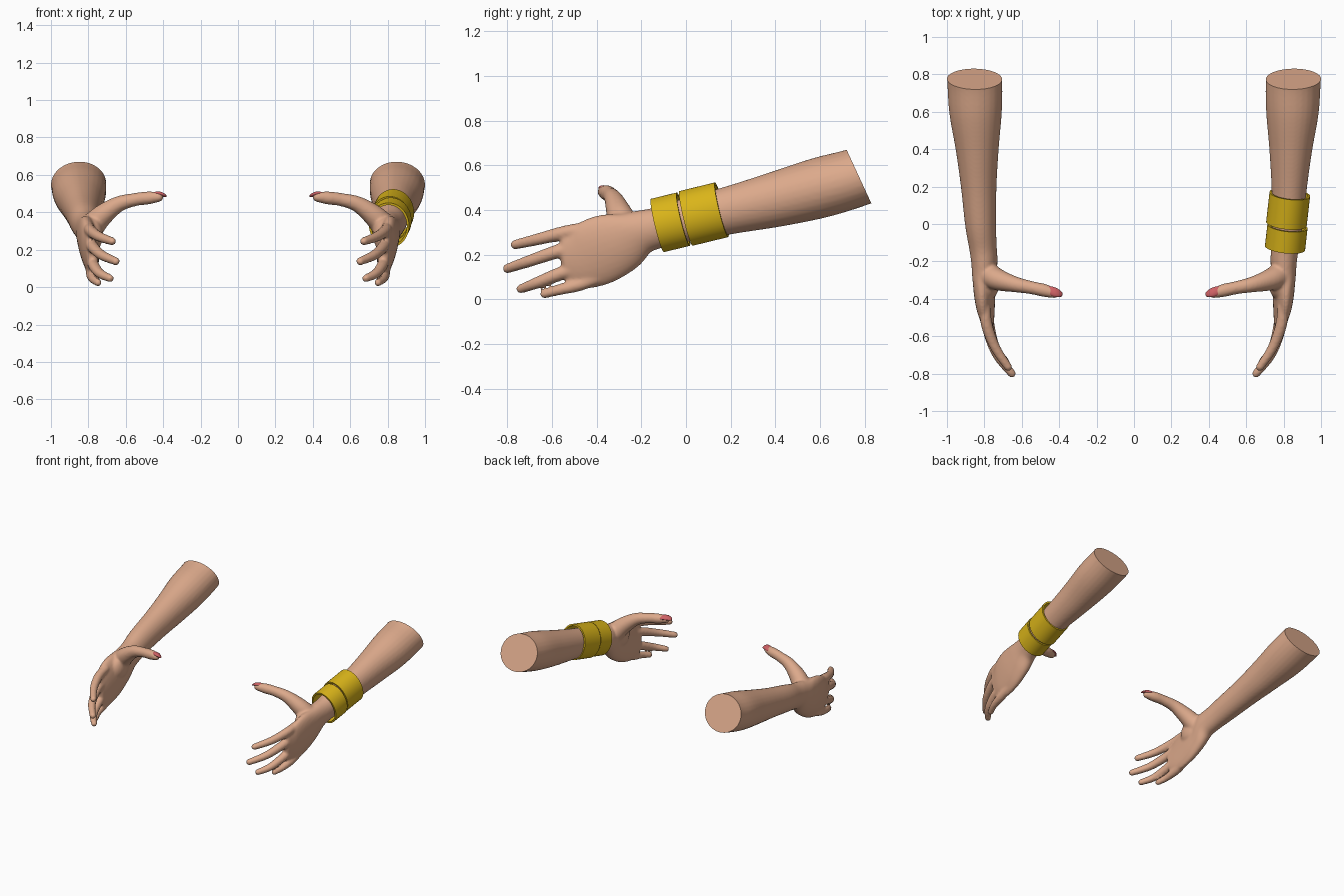
import bpy, bmesh, math
from mathutils import Vector, Matrix

if "Cube" in bpy.data.objects:
    bpy.data.objects.remove(bpy.data.objects["Cube"])


def material(name, rgb):
    m = bpy.data.materials.new(name)
    m.diffuse_color = (*rgb, 1)
    m.use_nodes = True
    m.node_tree.nodes["Principled BSDF"].inputs["Base Color"].default_value = m.diffuse_color
    return m


SKIN = material("skin", (0.72, 0.40, 0.26))
GOLD = material("gold", (0.70, 0.46, 0.01))
POLISH = material("nail_polish", (0.62, 0.12, 0.13))


def finish(bm, name, mat, smooth=True):
    bmesh.ops.recalc_face_normals(bm, faces=bm.faces[:])
    me = bpy.data.meshes.new(name)
    bm.to_mesh(me)
    bm.free()
    ob = bpy.data.objects.new(name, me)
    bpy.context.collection.objects.link(ob)
    me.materials.append(mat)
    bpy.ops.object.select_all(action='DESELECT')
    ob.select_set(True)
    bpy.context.view_layer.objects.active = ob
    if smooth:
        bpy.ops.object.shade_smooth_by_angle(angle=math.radians(40))
    return ob


def mirrored(ob, name):
    bm = bmesh.new()
    bm.from_mesh(ob.data)
    bmesh.ops.scale(bm, vec=(-1, 1, 1), verts=bm.verts[:])
    return finish(bm, name, ob.data.materials[0])


def resample(rows, steps=6):
    """Catmull-Rom through rows of (x, y, z, ru, rv)."""
    out = []
    for i in range(len(rows) - 1):
        a, b, c, d = (rows[max(0, min(len(rows) - 1, k))] for k in (i - 1, i, i + 1, i + 2))
        for s in range(steps):
            t = s / steps
            out.append([0.5 * (2 * q + (r - p) * t + (2 * p - 5 * q + 4 * r - w) * t * t
                               + (3 * q - p - 3 * r + w) * t ** 3)
                        for p, q, r, w in zip(a, b, c, d)])
    return out + [list(rows[-1])]


def loft(bm, rows, up, round_tip=True, n=28):
    rows = resample(rows)
    if round_tip:
        end = Vector(rows[-1][:3])
        d = (end - Vector(rows[-2][:3])).normalized()
        ru, rv = rows[-1][3:]
        for k in range(1, 6):
            a = k * math.radians(16.5)
            p = end + d * min(ru, rv) * math.sin(a)
            rows.append([*p, ru * math.cos(a), rv * math.cos(a)])
    pts = [Vector(r[:3]) for r in rows]
    rings = []
    for i, r in enumerate(rows):
        t = (pts[min(i + 1, len(pts) - 1)] - pts[max(i - 1, 0)]).normalized()
        v = (Vector(up) - t * t.dot(Vector(up))).normalized()
        u = t.cross(v)
        rings.append([bm.verts.new(pts[i] + u * r[3] * math.cos(2 * math.pi * j / n)
                                   + v * r[4] * math.sin(2 * math.pi * j / n)) for j in range(n)])
    faces = [bm.faces.new(rings[0]), bm.faces.new(rings[-1][::-1])]
    for a, b in zip(rings, rings[1:]):
        faces += [bm.faces.new((a[j], b[j], b[(j + 1) % n], a[(j + 1) % n])) for j in range(n)]
    bmesh.ops.recalc_face_normals(bm, faces=faces)


# forearm, wrist and palm
bm = bmesh.new()
loft(bm, [(.865, .95, .62, .15, .135), (.852, .775, .55, .148, .132),
          (.847, .60, .50, .141, .136), (.838, .40, .447, .115, .124),
          (.830, .20, .40, .095, .108), (.820, 0, .355, .083, .098),
          (.808, -.12, .322, .074, .092), (.800, -.20, .300, .070, .101),
          (.800, -.28, .260, .062, .135), (.797, -.37, .225, .055, .154),
          (.790, -.46, .190, .044, .146), (.782, -.53, .180, .032, .118)],
     (.12, 0, 1))

# fingers and thumb
fingers = [
    [(.797, -.44, .318, .030), (.787, -.54, .300, .031), (.742, -.66, .270, .027), (.673, -.765, .245, .022)],
    [(.790, -.46, .240, .030), (.778, -.57, .216, .031), (.730, -.70, .172, .027), (.653, -.80, .138, .022)],
    [(.785, -.46, .150, .030), (.770, -.57, .113, .030), (.738, -.67, .073, .026), (.684, -.74, .047, .021)],
    [(.785, -.39, .100, .030), (.783, -.48, .065, .029), (.772, -.57, .042, .024), (.748, -.635, .024, .020)],
    [(.800, -.26, .300, .070), (.735, -.295, .375, .060), (.640, -.322, .443, .043),
     (.550, -.340, .468, .035), (.480, -.355, .477, .035), (.425, -.370, .482, .027)],
]
for f in fingers:
    loft(bm, [(*p, p[3]) for p in f], (0, .2, 1), n=20)
# heel of the thumb
bmesh.ops.create_uvsphere(bm, u_segments=24, v_segments=16, radius=1,
                          matrix=Matrix.Translation((.775, -.315, .285)) @ Matrix.Diagonal((.055, .09, .09, 1)))

# fuse into one skin, then cut the flat end
arm = finish(bm, "arm_right", SKIN, False)
m = arm.modifiers.new("fuse", 'REMESH')
m.mode = 'VOXEL'
m.voxel_size = .008
m = arm.modifiers.new("soften", 'SMOOTH')
m.factor = .5
m.iterations = 7
for m in ("fuse", "soften"):
    bpy.ops.object.modifier_apply(modifier=m)
bm = bmesh.new()
bm.from_mesh(arm.data)
bpy.data.objects.remove(arm)
bmesh.ops.bisect_plane(bm, geom=bm.verts[:] + bm.edges[:] + bm.faces[:], dist=1e-5,
                       plane_co=(.852, .775, .55), plane_no=(0, .91, .42), clear_outer=True)
bmesh.ops.holes_fill(bm, edges=[e for e in bm.edges if e.is_boundary], sides=0)
arm = finish(bm, "right_arm", SKIN)
mirrored(arm, "left_arm")

# thumb nails
along = Vector((-.92, -.36, .08)).normalized()
out = Vector((0, .25, 1))
out = (out - along * out.dot(along)).normalized()
side = out.cross(along)
basis = Matrix((along, side, out)).transposed().to_4x4()
bm = bmesh.new()
bmesh.ops.create_uvsphere(bm, u_segments=24, v_segments=16, radius=1,
                          matrix=Matrix.Translation((.430, -.362, .497)) @ basis
                          @ Matrix.Diagonal((.052, .025, .013, 1)))
# the free edge curves downward
for v in bm.verts:
    v.co.z -= 6 * max(0, .43 - v.co.x) ** 2
nail = finish(bm, "right_thumb_nail", POLISH)
mirrored(nail, "left_thumb_nail")


# bracelets on the right wrist
def bracelet(name, centre, length, rx, rz, wall=.012, n=64):
    bm = bmesh.new()
    rot = Vector((.11, .965, .235)).to_track_quat('Y', 'Z').to_matrix()
    loops = []
    for y, w in ((-length / 2, 0), (length / 2, 0), (length / 2, wall), (-length / 2, wall)):
        loops.append([bm.verts.new(Vector(centre) + rot @ Vector(
            ((rx - w) * math.cos(2 * math.pi * j / n), y, (rz - w) * math.sin(2 * math.pi * j / n))))
            for j in range(n)])
    for i in range(4):
        a, b = loops[i], loops[(i + 1) % 4]
        for j in range(n):
            bm.faces.new((a[j], b[j], b[(j + 1) % n], a[(j + 1) % n]))
    finish(bm, name, GOLD)


bracelet("wrist_bracelet", (.814, -.070, .345), .120, .108, .123)
bracelet("forearm_bracelet", (.824, .080, .382), .165, .109, .126)
